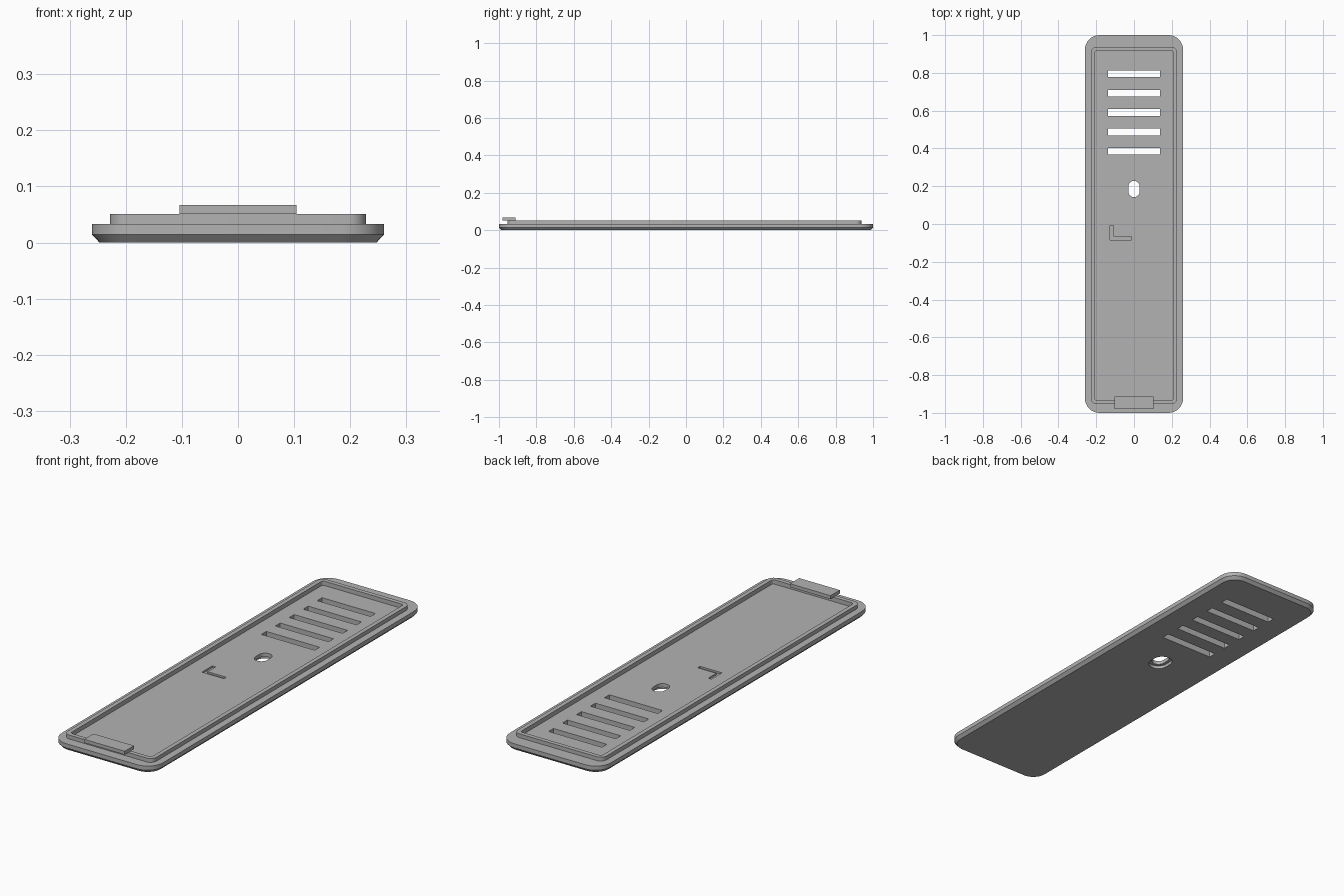
import bpy, bmesh, math

if "Cube" in bpy.data.objects:
    bpy.data.objects.remove(bpy.data.objects["Cube"])

grey = bpy.data.materials.new("plain grey")
grey.diffuse_color = (0.45, 0.45, 0.45, 1)
grey.use_nodes = True
grey.node_tree.nodes["Principled BSDF"].inputs["Base Color"].default_value = grey.diffuse_color


def outline(hx, y0, y1, r, seg=8):
    """Rounded rectangle, counter-clockwise."""
    pts = []
    corners = [(hx - r, y1 - r), (-hx + r, y1 - r), (-hx + r, y0 + r), (hx - r, y0 + r)]
    for q, (cx, cy) in enumerate(corners):
        for i in range(seg + 1):
            a = math.pi / 2 * (q + i / seg)
            pts.append((cx + r * math.cos(a), cy + r * math.sin(a)))
    return pts


def loft(name, rings):
    """Closed solid through a stack of (outline, z) rings."""
    bm = bmesh.new()
    loops = [[bm.verts.new((x, y, z)) for x, y in pts] for pts, z in rings]
    n = len(loops[0])
    for a, b in zip(loops, loops[1:]):
        for i in range(n):
            j = (i + 1) % n
            bm.faces.new((a[i], a[j], b[j], b[i]))
    bm.faces.new(loops[0][::-1])
    bm.faces.new(loops[-1])
    bmesh.ops.recalc_face_normals(bm, faces=bm.faces)
    mesh = bpy.data.meshes.new(name)
    bm.to_mesh(mesh)
    bm.free()
    mesh.materials.append(grey)
    ob = bpy.data.objects.new(name, mesh)
    bpy.context.collection.objects.link(ob)
    return ob


def activate(ob):
    bpy.ops.object.select_all(action='DESELECT')
    ob.select_set(True)
    bpy.context.view_layer.objects.active = ob


def cut(target, name, pts, z0, z1):
    """Subtract a prism from the target."""
    cutter = loft(name, [(pts, z0), (pts, z1)])
    cutter.hide_render = True
    activate(target)
    mod = target.modifiers.new(name, 'BOOLEAN')
    mod.operation = 'DIFFERENCE'
    mod.solver = 'EXACT'
    mod.object = cutter
    bpy.ops.object.modifier_apply(modifier=mod.name)
    bpy.data.objects.remove(cutter)


# Cover plate with chamfered underside and raised rim around a flat floor
FLOOR = 0.031
outer = outline(0.26, -1, 1, 0.078)
rim_out = outline(0.228, -0.954, 0.938, 0.03)
rim_in = outline(0.208, -0.934, 0.918, 0.012)
plate = loft("cover_plate", [
    (outline(0.247, -0.987, 0.987, 0.065), 0),
    (outer, 0.014), (outer, 0.033),
    (rim_out, 0.033), (rim_out, 0.051),
    (rim_in, 0.051), (rim_in, FLOOR)])

# Five ventilation slots
for i in range(5):
    y = 0.385 + i * 0.1025
    cut(plate, "vent_slot", [(-0.137, y - 0.018), (0.137, y - 0.018),
                             (0.137, y + 0.018), (-0.137, y + 0.018)], -0.1, 0.1)

# Oblong screw hole, wider on the underside
cut(plate, "screw_hole", outline(0.03, 0.142, 0.228, 0.0299), -0.1, 0.1)
cut(plate, "screw_recess", outline(0.044, 0.128, 0.242, 0.0439), -0.1, 0.014)

# Shallow angled groove in the floor
cut(plate, "corner_groove", [(-0.126, -0.084), (-0.013, -0.084), (-0.013, -0.067),
                             (-0.109, -0.067), (-0.109, -0.008), (-0.126, -0.008)],
    FLOOR - 0.008, 0.1)

# Latch tab resting on the front of the rim
tab_pts = [(-0.104, -0.98), (0.104, -0.98), (0.104, -0.912), (-0.104, -0.912)]
tab = loft("latch_tab", [(tab_pts, 0.051), (tab_pts, 0.067)])

activate(plate)
bpy.ops.object.shade_smooth_by_angle(angle=math.radians(30))
